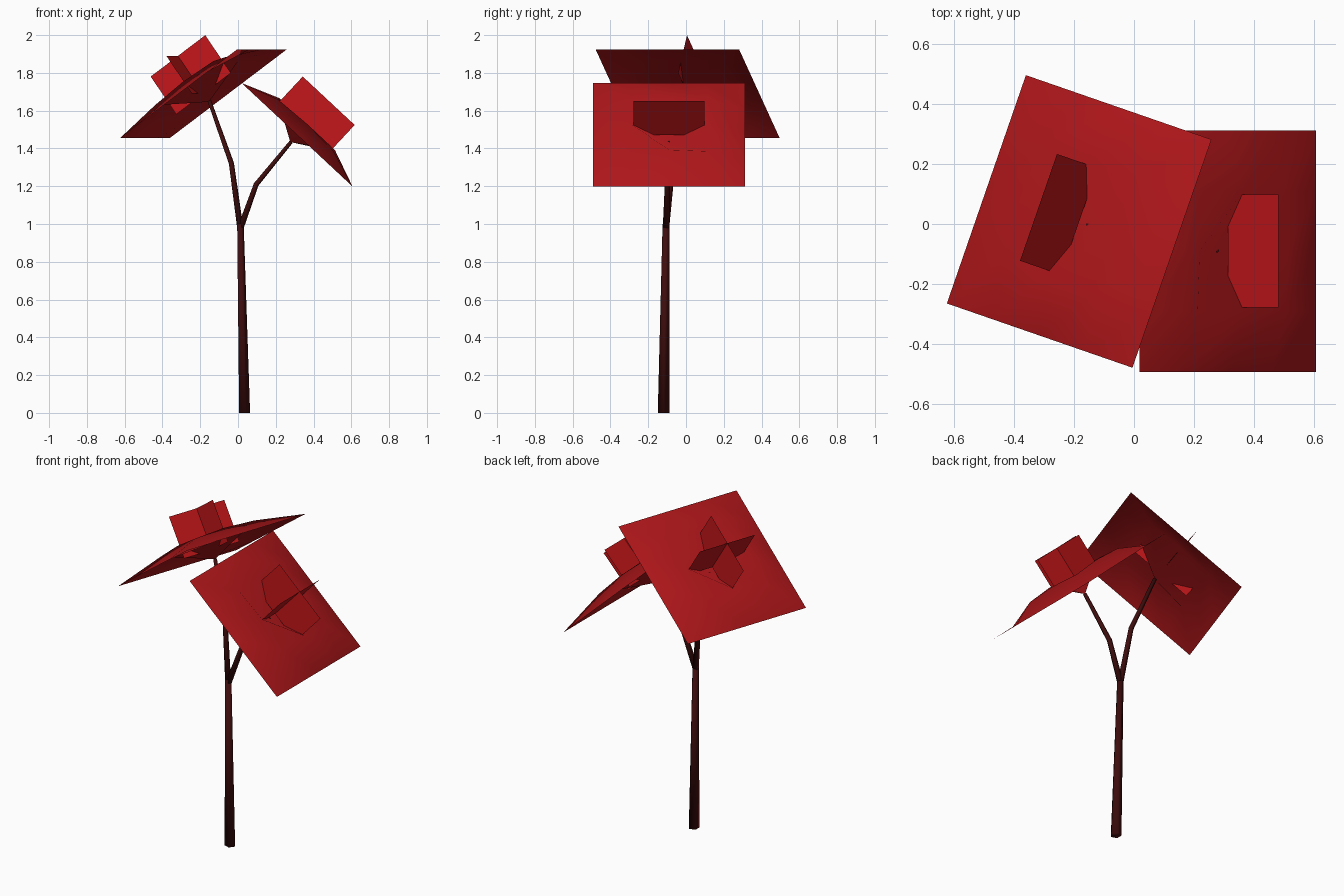
import bpy, bmesh, math
from mathutils import Vector, Matrix

if "Cube" in bpy.data.objects:
    bpy.data.objects.remove(bpy.data.objects["Cube"])


def material(name, rgb):
    m = bpy.data.materials.new(name)
    m.diffuse_color = (*rgb, 1)
    m.use_nodes = True
    m.node_tree.nodes["Principled BSDF"].inputs["Base Color"].default_value = m.diffuse_color
    return m


RED = material("leaf_red", (0.42, 0.008, 0.01))
BRIGHT = material("bloom_red", (0.55, 0.008, 0.01))
BARK = material("dark_bark", (0.05, 0.004, 0.004))


def finish(name, bm, mat, smooth=True):
    me = bpy.data.meshes.new(name)
    bm.to_mesh(me)
    bm.free()
    ob = bpy.data.objects.new(name, me)
    bpy.context.collection.objects.link(ob)
    me.materials.append(mat)
    for p in me.polygons:
        p.use_smooth = smooth
    return ob


def tube(name, path, sides=5):
    """Tapered tube through (x, y, z, radius) points."""
    bm = bmesh.new()
    rings = []
    pts = [Vector(p[:3]) for p in path]
    for i, p in enumerate(pts):
        d = (pts[min(i + 1, len(pts) - 1)] - pts[max(i - 1, 0)]).normalized()
        if i == 0 and p.z == 0:
            d = Vector((0, 0, 1))  # flat foot
        a = Vector((0, 1, 0)).cross(d).normalized()
        b = d.cross(a)
        rings.append([bm.verts.new(p + path[i][3] * (
            a * math.cos(t) + b * math.sin(t)))
            for t in (2 * math.pi * k / sides for k in range(sides))])
    for r, s in zip(rings, rings[1:]):
        for k in range(sides):
            j = (k + 1) % sides
            bm.faces.new((r[k], r[j], s[j], s[k]))
    bm.faces.new(rings[0][::-1])
    bm.faces.new(rings[-1])
    return finish(name, bm, BARK)


def flower(side, centre, tilt, spin):
    """Dished square leaf sheet with two crossed cards standing on it."""
    frame = (Matrix.Translation(centre) @ Matrix.Rotation(spin, 4, 'Z')
             @ Matrix.Rotation(tilt, 4, 'Y'))
    # leaf sheet: flat rim, raised ring, sunken middle
    bm = bmesh.new()
    bmesh.ops.create_grid(bm, x_segments=4, y_segments=4, size=0.402)
    for v in bm.verts:
        ax, ay = sorted((abs(v.co.x), abs(v.co.y)))
        if ay < 0.01:
            v.co.z = -0.053
        elif ay < 0.3:
            v.co.z = 0.068 if ax > 0.1 else 0.078
    bm.transform(frame)
    finish(side + "_leaf_sheet", bm, RED)
    # crossed cards
    bm = bmesh.new()
    w, h = 0.188, 0.246
    for turn in (0, math.pi / 2):
        rot = Matrix.Rotation(turn, 4, 'Z')
        bm.faces.new([bm.verts.new(frame @ rot @ Vector(c)) for c in
                      ((-w, 0, 0), (w, 0, 0), (w, 0, h), (-w, 0, h))])
    finish(side + "_crossed_cards", bm, BRIGHT, False)


# stem and its two branches
tube("stem", [(0.032, -0.119, 0, 0.032), (0.011, -0.106, 1.0, 0.019)])
tube("left_branch", [(0.010, -0.106, 0.98, 0.018), (-0.036, -0.07, 1.32, 0.015),
                     (-0.152, -0.002, 1.65, 0.011)])
tube("right_branch", [(0.012, -0.106, 0.98, 0.018), (0.095, -0.098, 1.21, 0.015),
                      (0.280, -0.09, 1.435, 0.011)])

# flowers at the branch ends
flower("right", (0.3125, -0.09, 1.4725), math.radians(43), 0)
flower("left", (-0.1825, 0.0085, 1.69), math.radians(-35.6), math.radians(-19.1))
